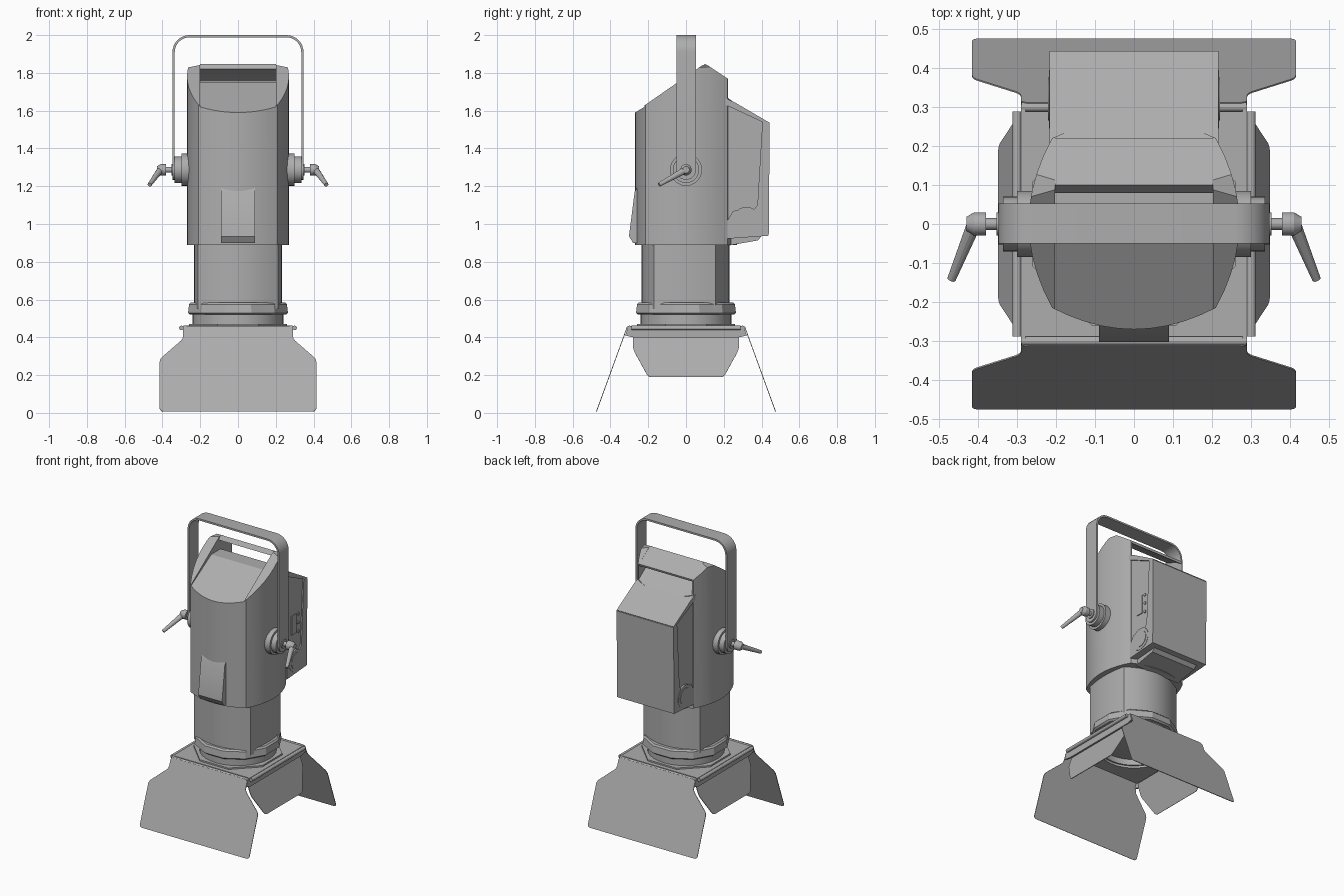
import bpy, bmesh
from math import radians, sin, cos, pi
from mathutils import Matrix, Vector

cube = bpy.data.objects.get("Cube")
if cube:
    bpy.data.objects.remove(cube, do_unlink=True)

grey = bpy.data.materials.new("housing_grey")
grey.use_nodes = True
COLOUR = (0.42, 0.42, 0.42, 1)
grey.diffuse_color = COLOUR
for node in grey.node_tree.nodes:
    if node.type == 'BSDF_PRINCIPLED':
        node.inputs["Base Color"].default_value = COLOUR
        node.inputs["Roughness"].default_value = 0.6


def finish(name, bm):
    bmesh.ops.recalc_face_normals(bm, faces=bm.faces[:])
    mesh = bpy.data.meshes.new(name)
    bm.to_mesh(mesh)
    bm.free()
    mesh.materials.append(grey)
    mesh.shade_smooth()
    mesh.set_sharp_from_angle(angle=radians(24))
    obj = bpy.data.objects.new(name, mesh)
    bpy.context.scene.collection.objects.link(obj)
    return obj


def prism(name, pts, lo, hi, axis='z', clips=(), corner=0, matrix=None):
    """Extrude an outline along an axis, then trim it with planes."""
    place = {'x': lambda a, b: (lo, a, b), 'y': lambda a, b: (a, lo, b),
             'z': lambda a, b: (a, b, lo)}[axis]
    bm = bmesh.new()
    bm.faces.new([bm.verts.new(place(*p)) for p in pts])
    if corner:
        bmesh.ops.bevel(bm, geom=bm.verts[:], offset=corner, segments=4,
                        profile=0.5, affect='VERTICES')
    out = bmesh.ops.extrude_face_region(bm, geom=bm.faces[:])
    move = Vector([(hi - lo) * (axis == a) for a in 'xyz'])
    bmesh.ops.translate(bm, vec=move,
                        verts=[v for v in out['geom'] if isinstance(v, bmesh.types.BMVert)])
    for point, normal in clips:
        bmesh.ops.bisect_plane(bm, geom=bm.verts[:] + bm.edges[:] + bm.faces[:],
                               plane_co=point, plane_no=normal, clear_outer=True)
        bmesh.ops.holes_fill(bm, edges=[e for e in bm.edges if e.is_boundary], sides=0)
    if matrix:
        bmesh.ops.transform(bm, matrix=matrix, verts=bm.verts[:])
    return finish(name, bm)


def rod(name, start, end, r1, r2=None, sides=24):
    start, end = Vector(start), Vector(end)
    axis = end - start
    bm = bmesh.new()
    bmesh.ops.create_cone(bm, cap_ends=True, segments=sides, radius1=r1,
                          radius2=r1 if r2 is None else r2, depth=axis.length,
                          matrix=Matrix.Translation((start + end) / 2)
                          @ axis.to_track_quat('Z', 'Y').to_matrix().to_4x4())
    return finish(name, bm)


def loft(name, loops, closed=False):
    """Join loops of (outline, z); closed makes a ring, otherwise ends are capped."""
    bm = bmesh.new()
    rows = [[bm.verts.new((x, y, z)) for x, y in pts] for pts, z in loops]
    for a, b in zip(rows, rows[1:] + (rows[:1] if closed else [])):
        for i in range(len(a)):
            j = (i + 1) % len(a)
            bm.faces.new((a[i], a[j], b[j], b[i]))
    if not closed:
        bm.faces.new(rows[0])
        bm.faces.new(rows[-1])
    return finish(name, bm)


def circle(r, n=32, turn=0.0):
    return [(r * cos(2 * pi * k / n + turn), r * sin(2 * pi * k / n + turn)) for k in range(n)]


def square(r):
    return [(r * x / max(abs(x), abs(y)), r * y / max(abs(x), abs(y))) for x, y in circle(1)]


def bulged(w, front, back, sags, n=10):
    """Four-cornered outline whose edges bow outward by the given amounts."""
    corners = [Vector(c) for c in ((-w, front), (w, front), (w, back), (-w, back))]
    pts = []
    for i, sag in enumerate(sags):
        a, b = corners[i], corners[(i + 1) % 4]
        d = (b - a).normalized()
        for k in range(n):
            t = k / n
            pts.append(tuple(a.lerp(b, t) + Vector((d.y, -d.x)) * sag * 4 * t * (1 - t)))
    return pts


def slope(a, b):
    """Trim plane rising through two (y, z) points, front to back."""
    return (0, a[0], a[1]), (0, a[1] - b[1], b[0] - a[0])


SIDES = ((1, "left"), (-1, "right"))

# Main housing: core with two raised cheeks and a carrying handle
section = bulged(0.21, -0.215, 0.22, (0.055, 0.06, 0.05, 0.06))
prism("housing_core", section, 0.89, 1.9, clips=[
    slope((-0.27, 1.59), (-0.02, 1.74)), ((0, 0, 1.752), (0, 0, 1)),
    slope((0.1, 1.752), (0.275, 1.63)),
    ((0.202, 0, 0), (1, 0, 0)), ((-0.202, 0, 0), (-1, 0, 0))])
for s, side in SIDES:
    prism(side + "_cheek", section, 0.89, 1.9, clips=[
        ((s * 0.202, 0, 0), (-s, 0, 0)),
        slope((-0.27, 1.593), (0.1, 1.85)), slope((0.1, 1.85), (0.22, 1.77)),
        ((s * 0.2, 0, 1.842), (s * 0.2, 0, 1))])
prism("carrying_handle", [(0.1, 1.848), (0.22, 1.77), (0.215, 1.755), (0.16, 1.79), (0.08, 1.82)],
      -0.202, 0.202, 'x')
prism("front_latch", [(-0.255, 1.2), (-0.272, 1.17), (-0.302, 0.935), (-0.28, 0.9), (-0.25, 0.9)],
      -0.09, 0.09, 'x')

# Rear electronics box with a wraparound cover
prism("rear_box", [(0.18, 1.65), (0.26, 1.625), (0.43, 1.53), (0.43, 0.95), (0.18, 0.93)],
      -0.207, 0.207, 'x')
prism("rear_cover", [(0.405, 1.552), (0.443, 1.53), (0.438, 0.938), (0.22, 0.922),
                     (0.22, 1.02), (0.25, 1.07), (0.355, 1.072), (0.378, 1.1)],
      -0.216, 0.216, 'x')
prism("box_top_lid", [(0.19, 1.675), (0.26, 1.643), (0.443, 1.536), (0.435, 1.525), (0.19, 1.64)],
      -0.216, 0.216, 'x')
prism("box_base_plate", [(0.2, 0.93), (0.4, 0.935), (0.38, 0.913), (0.22, 0.885)],
      -0.17, 0.17, 'x')
for s, side in SIDES:
    rod(side + "_boss", (s * 0.2, 0.32, 1.015), (s * 0.221, 0.32, 1.015), 0.055)
    rod(side + "_boss_rim", (s * 0.2, 0.32, 1.015), (s * 0.218, 0.32, 1.015), 0.075)
prism("control_display", [(0.28, 1.2), (0.33, 1.2), (0.33, 1.33), (0.28, 1.33)], 0.205, 0.212, 'x')
for k in range(3):
    z = 1.2 + 0.06 * k
    rod("control_button_%d" % k, (0.205, 0.355, z), (0.213, 0.355, z), 0.01, sides=12)

# Lens barrel, faceted collar and open front lens
prism("lens_barrel", bulged(0.213, -0.17, 0.155, (0.065, 0.02, 0.075, 0.02)), 0.55, 0.9)
loft("collar", [(circle(0.262, 12, pi / 12), 0.52), (circle(0.274, 12, pi / 12), 0.53),
                (circle(0.268, 12, pi / 12), 0.575), (circle(0.258, 12, pi / 12), 0.585)])
loft("lens_tube", [(circle(0.24), 0.53), (circle(0.24), 0.45), (circle(0.205), 0.45),
                   (circle(0.205), 0.49), (circle(0.1), 0.475)])

# Barn door frame
loft("door_frame", [(square(0.288), 0.435), (square(0.288), 0.46),
                    (circle(0.215), 0.46), (circle(0.215), 0.435)], closed=True)
prism("frame_adapter", [(x, y) for x, y in
      ((0.2, -0.26), (0.26, -0.2), (0.26, 0.2), (0.2, 0.26),
       (-0.2, 0.26), (-0.26, 0.2), (-0.26, -0.2), (-0.2, -0.26))], 0.458, 0.468,
      ).name = "frame_adapter_plate"
bpy.data.objects.remove(bpy.data.objects["frame_adapter_plate"], do_unlink=True)
octagon = [(max(-0.26, min(0.26, x)), max(-0.26, min(0.26, y))) for x, y in circle(0.282, 8, pi / 8)]
octagon = [p for a, b in zip(octagon, octagon[1:] + octagon[:1])
           for p in (a, ((a[0] * 3 + b[0]) / 4, (a[1] * 3 + b[1]) / 4),
                     ((a[0] + b[0]) / 2, (a[1] + b[1]) / 2),
                     ((a[0] + b[0] * 3) / 4, (a[1] + b[1] * 3) / 4))]
loft("adapter_ring", [(octagon, 0.455), (octagon, 0.47),
                      (circle(0.215, 32, pi / 8), 0.47), (circle(0.215, 32, pi / 8), 0.455)],
     closed=True)
for s, side in SIDES:
    prism(side + "_frame_rail", [(-0.28, 0.4), (0.28, 0.4), (0.322, 0.41), (0.305, 0.46),
                                 (-0.305, 0.46), (-0.322, 0.41)], s * 0.278, s * 0.29, 'x')

# Four hinged flaps, two wide and two narrow
wide = [(-0.29, 0), (-0.29, -0.07), (-0.415, -0.185), (-0.415, -0.479)]
narrow = [(-0.28, 0), (-0.28, -0.09), (-0.2, -0.245)]
for k, name in enumerate(("front", "left", "back", "right")):
    half, dist, top = ((wide, 0.31, 0.458), (narrow, 0.263, 0.42))[k % 2]
    spin = Matrix.Rotation(k * pi / 2, 4, 'Z')
    outline = half + [(-x, z) for x, z in reversed(half)]
    prism(name + "_flap", outline, -0.002, 0.002, 'y', corner=0.018,
          matrix=spin @ Matrix.Translation((0, -dist, top)) @ Matrix.Rotation(radians(-20), 4, 'X'))
    rod(name + "_hinge", spin @ Vector((-0.288, -0.3, 0.45)), spin @ Vector((0.288, -0.3, 0.45)),
        0.012, sides=12)


# Mounting yoke
def arch(w, top, r, n=8):
    right = [(w - r + r * cos(a), top - r + r * sin(a))
             for a in (pi / 2 * k / n for k in range(n + 1))]
    right = [(w, 1.29)] + right
    return right + [(-x, z) for x, z in reversed(right)]


prism("yoke", arch(0.347, 2.0, 0.09) + arch(0.335, 1.988, 0.078)[::-1], -0.05, 0.053, 'y')

# Pivots and clamp levers
for s, side in SIDES:
    def part(name, x0, x1, r, r2=None):
        rod(side + name, (s * x0, 0, 1.287), (s * x1, 0, 1.287), r, r2)
    part("_pivot_base", 0.25, 0.3, 0.085)
    part("_pivot_disc", 0.29, 0.336, 0.07)
    part("_yoke_eye", 0.335, 0.347, 0.053)
    part("_washer", 0.34, 0.353, 0.03)
    part("_stud", 0.345, 0.39, 0.015)
    part("_lever_hub", 0.38, 0.41, 0.03)
    part("_lever_cap", 0.41, 0.43, 0.03, 0.018)
    rod(side + "_lever", (s * 0.412, -0.005, 1.285), (s * 0.468, -0.142, 1.208), 0.018, 0.011, 12)
